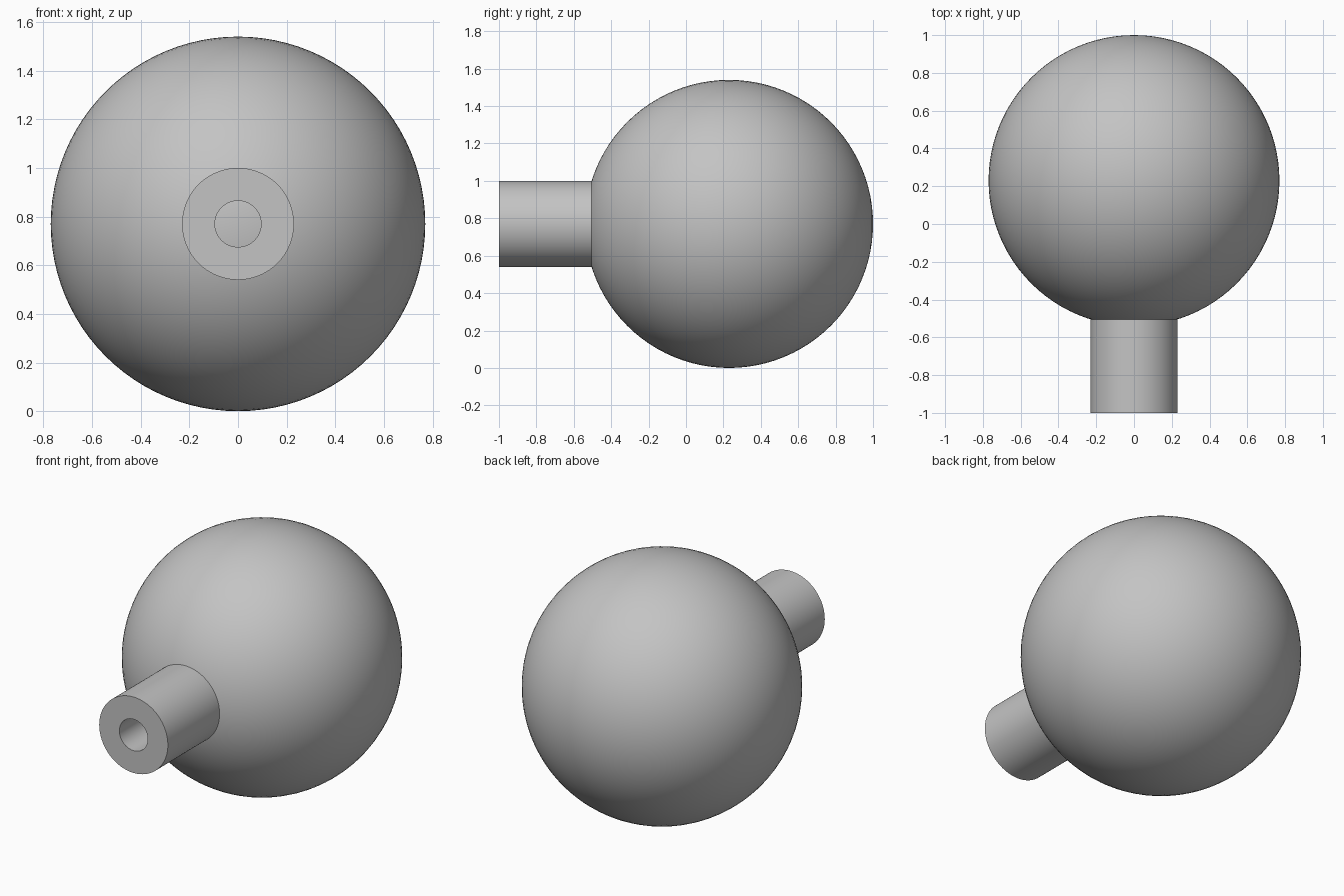
import bpy, bmesh, math
from mathutils import Matrix, Vector

cube = bpy.data.objects.get("Cube")
if cube:
    bpy.data.objects.remove(cube, do_unlink=True)

BALL_RADIUS, BALL_Y, HEIGHT = 0.77, 0.23, 0.77
NECK_RADIUS, BORE_RADIUS, MOUTH_Y = 0.23, 0.095, -1.0
SEGMENTS = 96

grey = bpy.data.materials.new("plain grey")
grey.use_nodes = True
grey.diffuse_color = (0.55, 0.55, 0.55, 1)
grey.node_tree.nodes["Principled BSDF"].inputs["Base Color"].default_value = grey.diffuse_color


def ball_front(radius):
    """Depth of the ball's front surface at a distance from the axis."""
    return BALL_Y - math.sqrt(BALL_RADIUS ** 2 - radius ** 2)


def finish(name, bm):
    bmesh.ops.recalc_face_normals(bm, faces=bm.faces)
    mesh = bpy.data.meshes.new(name)
    bm.to_mesh(mesh)
    bm.free()
    obj = bpy.data.objects.new(name, mesh)
    bpy.context.collection.objects.link(obj)
    mesh.materials.append(grey)
    bpy.ops.object.select_all(action="DESELECT")
    obj.select_set(True)
    bpy.context.view_layer.objects.active = obj
    bpy.ops.object.shade_smooth_by_angle(angle=math.radians(30))


# Round ball, with its poles along the neck axis
bm = bmesh.new()
bmesh.ops.create_uvsphere(
    bm, u_segments=SEGMENTS, v_segments=SEGMENTS // 2, radius=BALL_RADIUS,
    matrix=Matrix.Translation((0, BALL_Y, HEIGHT)) @ Matrix.Rotation(math.pi / 2, 4, "X"))
finish("ball", bm)

# Hollow neck: a closed wall profile spun around the axis, sunk into the ball
profile = [(BORE_RADIUS, MOUTH_Y), (NECK_RADIUS, MOUTH_Y),
           (NECK_RADIUS, ball_front(NECK_RADIUS) + 0.02),
           (BORE_RADIUS, ball_front(BORE_RADIUS) + 0.02)]
bm = bmesh.new()
verts = [bm.verts.new((r, y, HEIGHT)) for r, y in profile]
edges = [bm.edges.new((v, verts[(i + 1) % len(verts)])) for i, v in enumerate(verts)]
bmesh.ops.spin(bm, geom=verts + edges, cent=Vector((0, 0, HEIGHT)), axis=Vector((0, 1, 0)),
               angle=math.tau, steps=SEGMENTS, use_merge=True)
bmesh.ops.remove_doubles(bm, verts=bm.verts, dist=0.0001)
finish("neck", bm)
